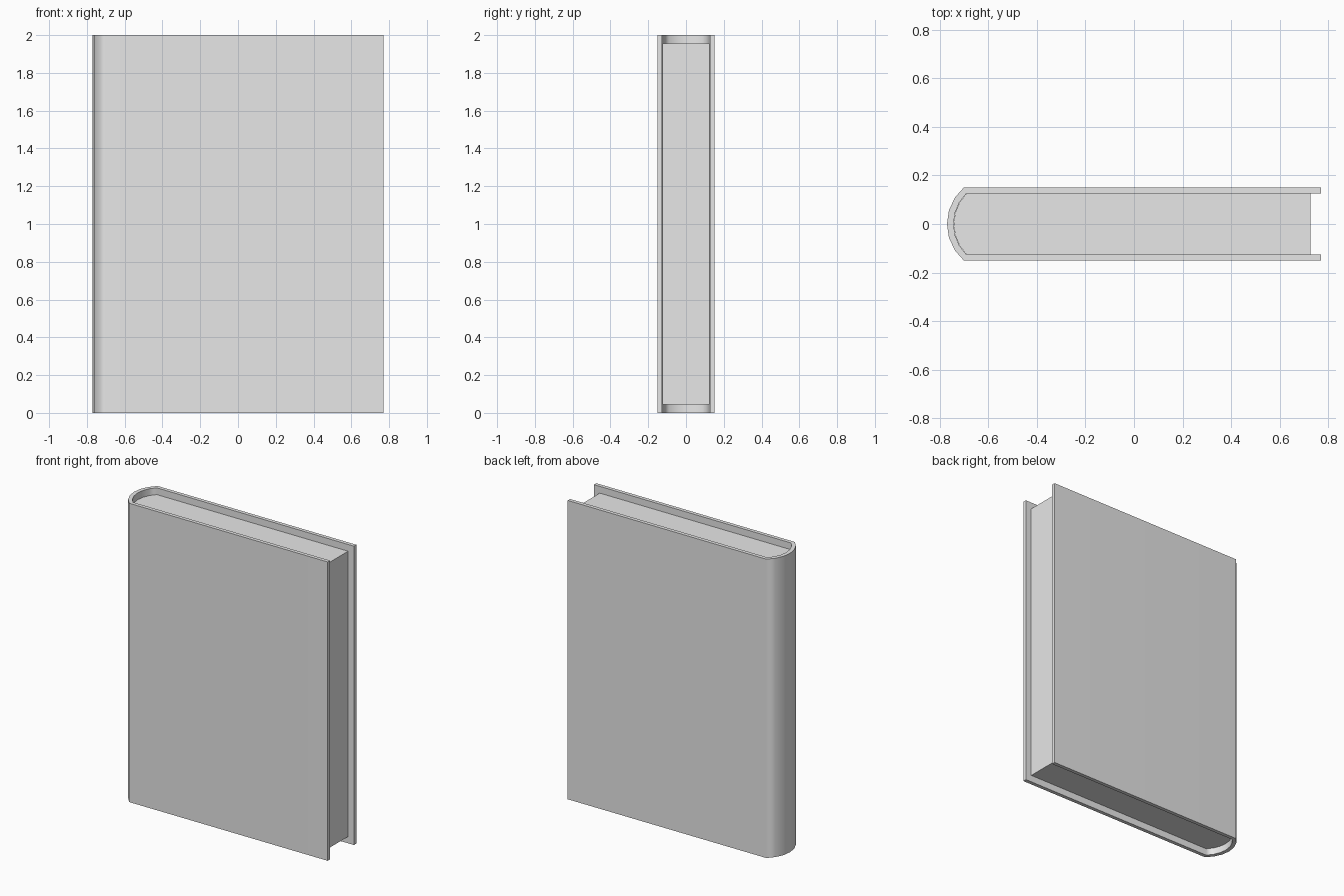
import bpy, bmesh
from math import asin, cos, sin, radians

cube = bpy.data.objects.get("Cube")
if cube:
    bpy.data.objects.remove(cube, do_unlink=True)

HEIGHT = 2.0
MARGIN = 0.045      # how far the pages sit inside the cover edges
SEGMENTS = 6        # facets around the rounded spine

grey = bpy.data.materials.new("plain_grey")
grey.use_nodes = True
grey.diffuse_color = (0.8, 0.8, 0.8, 1)
bsdf = next(n for n in grey.node_tree.nodes if n.type == "BSDF_PRINCIPLED")
bsdf.inputs["Base Color"].default_value = (0.8, 0.8, 0.8, 1)


def u_profile(open_x, arc_x, tip_x, half):
    """Open U outline: front board edge, round the spine, back board edge."""
    sag = arc_x - tip_x
    r = (half * half + sag * sag) / (2 * sag)
    sweep = asin(half / r)
    arc = []
    for i in range(SEGMENTS + 1):
        a = sweep * (2 * i / SEGMENTS - 1)
        arc.append((tip_x + r - r * cos(a), r * sin(a)))
    return [(open_x, -half)] + arc + [(open_x, half)]


def extrude_faces(name, points, faces, z0, z1):
    """Raise flat faces drawn in the ground plane into a solid."""
    bm = bmesh.new()
    verts = [bm.verts.new((x, y, z0)) for x, y in points]
    flat = [bm.faces.new([verts[i] for i in f]) for f in faces]
    raised = bmesh.ops.extrude_face_region(bm, geom=flat, use_keep_orig=True)
    top = [g for g in raised["geom"] if isinstance(g, bmesh.types.BMVert)]
    bmesh.ops.translate(bm, verts=top, vec=(0, 0, z1 - z0))
    bmesh.ops.recalc_face_normals(bm, faces=bm.faces)
    mesh = bpy.data.meshes.new(name)
    bm.to_mesh(mesh)
    bm.free()
    mesh.materials.append(grey)
    obj = bpy.data.objects.new(name, mesh)
    bpy.context.collection.objects.link(obj)

    # Round the spine while keeping the boards flat
    bpy.ops.object.select_all(action="DESELECT")
    obj.select_set(True)
    bpy.context.view_layer.objects.active = obj
    bpy.ops.object.shade_smooth_by_angle(angle=radians(60))
    weighted = obj.modifiers.new("flat_boards", "WEIGHTED_NORMAL")
    weighted.keep_sharp = True
    return obj


# Hard cover: two boards joined by a curved spine
outer = u_profile(0.77, -0.70, -0.77, 0.151)
inner = u_profile(0.77, -0.69, -0.743, 0.126)
n = len(outer)
strips = [(i, i + 1, n + i + 1, n + i) for i in range(n - 1)]
extrude_faces("cover", outer + inner, strips, 0, HEIGHT)

# Page block: fills the cover, set back at the top, bottom and open side
pages = u_profile(0.727, -0.69, -0.742, 0.1255)
extrude_faces("pages", pages, [range(len(pages))], MARGIN, HEIGHT - MARGIN)
